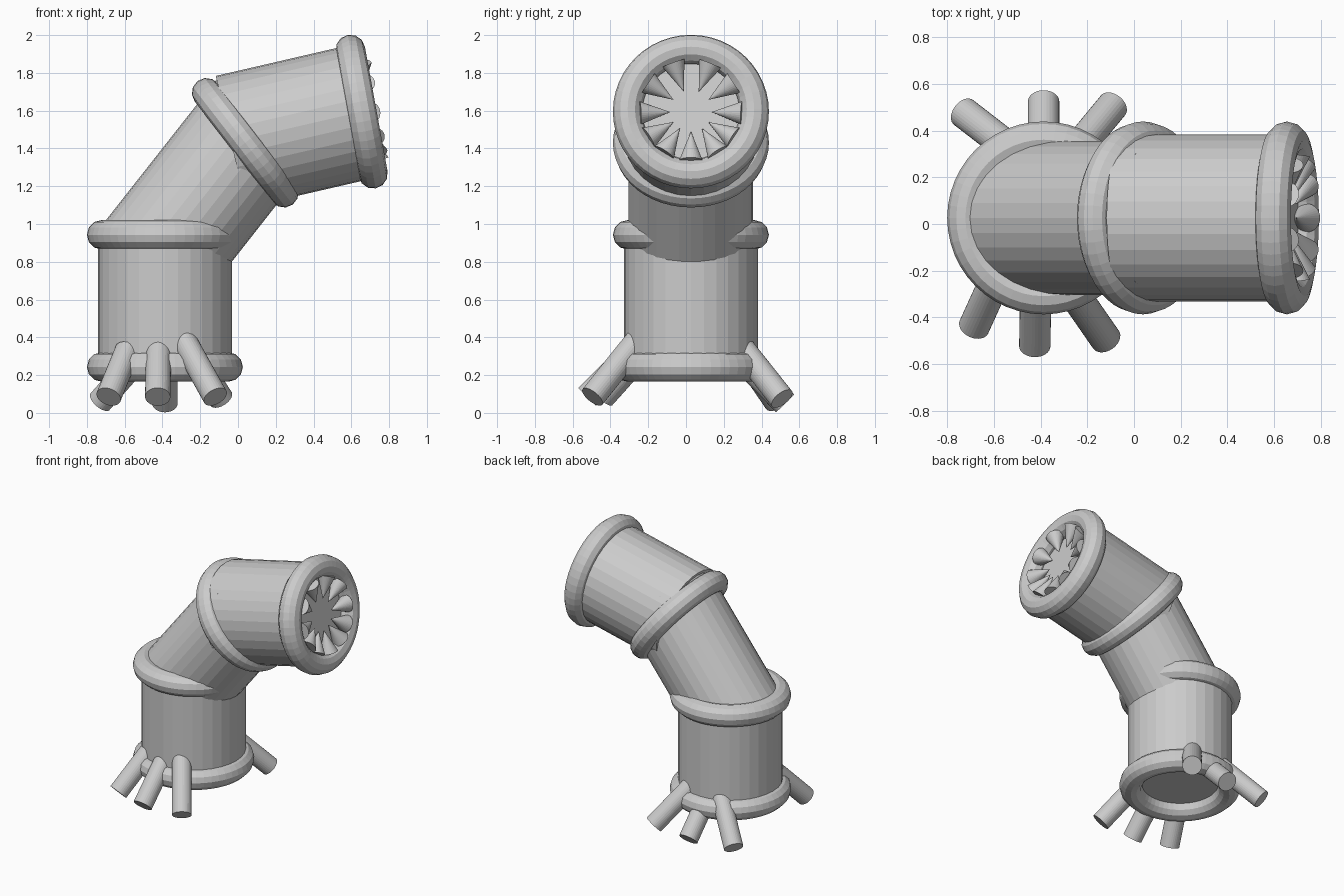
import bpy
from math import sin, cos, radians
from mathutils import Vector

if "Cube" in bpy.data.objects:
    bpy.data.objects.remove(bpy.data.objects["Cube"])

YC = 0.026  # body centre line in y


def aim(axis):
    return Vector(axis).to_track_quat('Z', 'Y').to_euler()


def tube(name, a, b, r1, r2=None, sides=32):
    """Cylinder or cone running from point a to point b."""
    a, b = Vector(a), Vector(b)
    bpy.ops.mesh.primitive_cone_add(vertices=sides, radius1=r1, radius2=r1 if r2 is None else r2,
                                    depth=(b - a).length, location=(a + b) / 2, rotation=aim(b - a))
    bpy.context.object.name = name


def ring(name, centre, axis):
    bpy.ops.mesh.primitive_torus_add(major_segments=48, minor_segments=12, major_radius=0.335,
                                     minor_radius=0.078, location=centre, rotation=aim(axis))
    bpy.context.object.name = name


# Three body segments, bending towards +x
tube("lower_body", (-0.387, YC, 0.25), (-0.387, YC, 0.96), 0.355)
mid = Vector((0.618, 0, 0.786))
mid_base = Vector((-0.44, YC, 0.816))
tube("middle_body", mid_base - mid * 0.04, mid_base + mid * 0.955, 0.33)
up = Vector((cos(radians(13)), 0, sin(radians(13))))
mouth = Vector((0.655, YC, 1.595))
tube("upper_body", mouth - up * 0.71, mouth - up * 0.01, 0.358)

# Rings at the base, the joints and the mouth
face = Vector((cos(radians(10.3)), 0, sin(radians(10.3))))
ring("base_ring", (-0.387, YC, 0.243), (0, 0, 1))
ring("lower_joint_ring", (-0.387, YC, 0.943), (0, 0, 1))
ring("upper_joint_ring", (0.038, YC, 1.43), (0.79, 0, 0.61))
ring("mouth_ring", mouth, face)

# Conical teeth pointing in towards the middle of the mouth
side = Vector((0, 1, 0))
rise = face.cross(side)
for i, deg in enumerate((22, 57, 93, 123, 148, 180, 212, 237, 267, 303, 340)):
    out = side * sin(radians(deg)) + rise * cos(radians(deg))
    tube(f"tooth_{i + 1}", mouth + out * 0.27 + face * 0.035,
         mouth + out * 0.11 + face * 0.02, 0.062, 0.0)

# Six splayed legs: inner start, outer foot
legs = {
    "front_left_leg": ((-0.585, -0.22, 0.33), (-0.685, -0.44, 0.085)),
    "front_middle_leg": ((-0.42, -0.25, 0.355), (-0.425, -0.523, 0.085)),
    "front_right_leg": ((-0.29, -0.25, 0.39), (-0.12, -0.495, 0.085)),
    "back_left_leg": ((-0.50, 0.30, 0.32), (-0.73, 0.478, 0.06)),
    "back_middle_leg": ((-0.387, 0.26, 0.32), (-0.387, 0.525, 0.05)),
    "back_right_leg": ((-0.27, 0.29, 0.35), (-0.09, 0.508, 0.075)),
}
for name, (start, foot) in legs.items():
    tube(name, start, foot, 0.067)
